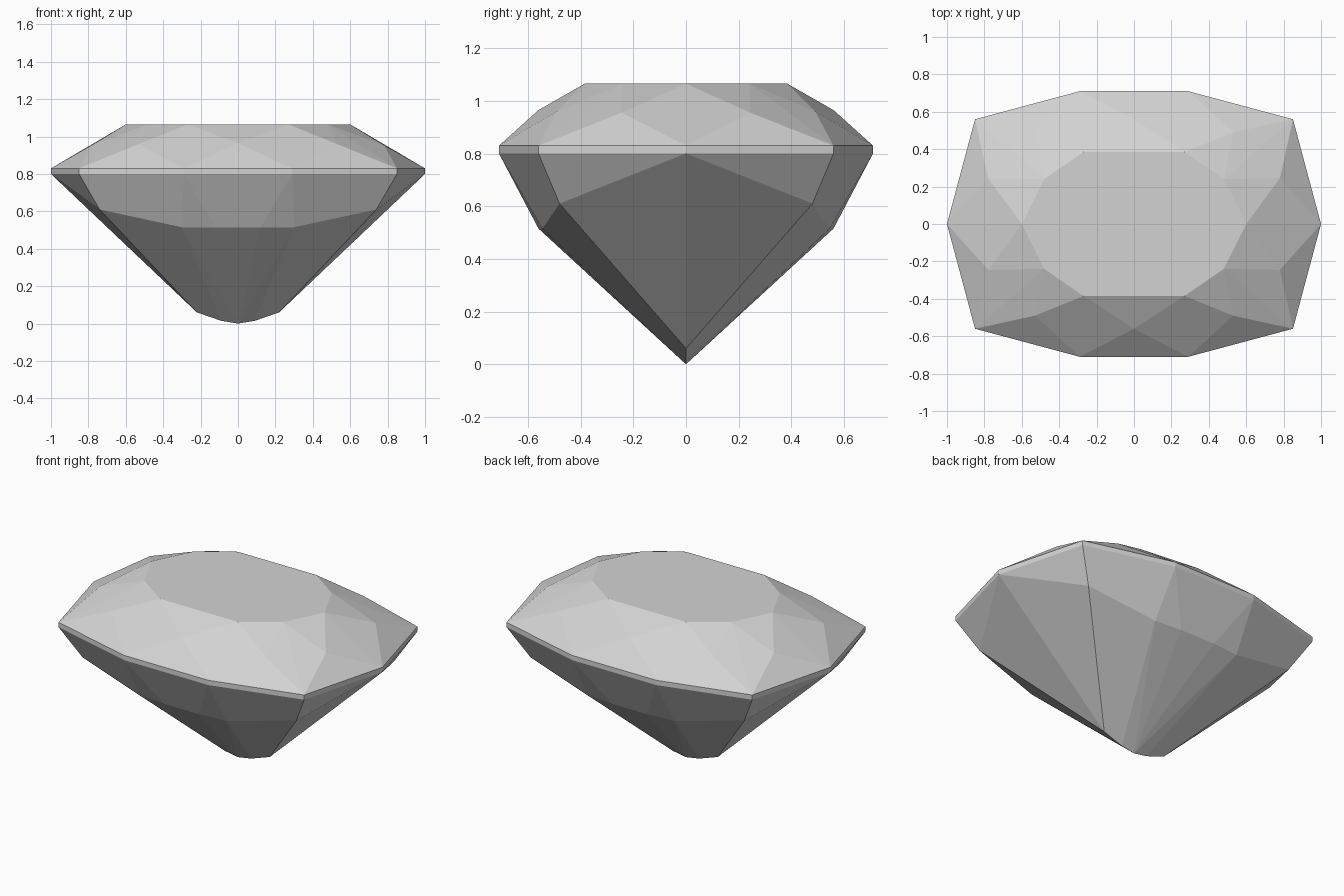
import bpy
import bmesh
import math

cube = bpy.data.objects.get("Cube")
if cube:
    bpy.data.objects.remove(cube, do_unlink=True)

# Key corners in one quarter of the stone, grouped by level
TABLE = [(0.60, 0), (0.48, 0.24), (0.27, 0.385)]
GIRDLE = [(1.0, 0), (0.85, 0.56), (0.29, 0.71)]
CROWN_STARS = [(0.78, 0.245, 0.955), (0.53, 0.49, 0.96), (0, 0.56, 0.965)]
PAVILION = [(0.74, 0.48, 0.61), (0.30, 0.545, 0.515), (0.12, 0.56, 0.515)]
KEEL = [(0.22, 0, 0.06), (0.09, 0, 0.015), (0, 0, 0)]


def level(points, z):
    """Lift flat corners to a height."""
    return [(x, y, z) for x, y in points]


def mirrored(points):
    """Repeat corners across both vertical symmetry planes."""
    return sorted({(sx * x + 0.0, sy * y + 0.0, z)
                   for x, y, z in points for sx in (1, -1) for sy in (1, -1)})


# Cut stone: flat facets stretched over the corner levels
corners = (level(TABLE, 1.065) + CROWN_STARS + level(GIRDLE, 0.83)
           + level(GIRDLE, 0.80) + PAVILION + KEEL)
bm = bmesh.new()
for corner in mirrored(corners):
    bm.verts.new(corner)
bmesh.ops.convex_hull(bm, input=bm.verts[:])

# Merge triangles lying in the same facet
bmesh.ops.dissolve_limit(bm, angle_limit=math.radians(1),
                         verts=bm.verts[:], edges=bm.edges[:])
bmesh.ops.recalc_face_normals(bm, faces=bm.faces[:])
mesh = bpy.data.meshes.new("cut_gemstone")
bm.to_mesh(mesh)
bm.free()

# Pale grey stone
grey = bpy.data.materials.new("pale_grey")
grey.use_nodes = True
colour = (0.65, 0.65, 0.65, 1)
grey.diffuse_color = colour
grey.node_tree.nodes["Principled BSDF"].inputs["Base Color"].default_value = colour
mesh.materials.append(grey)

gem = bpy.data.objects.new("cut_gemstone", mesh)
bpy.context.collection.objects.link(gem)
